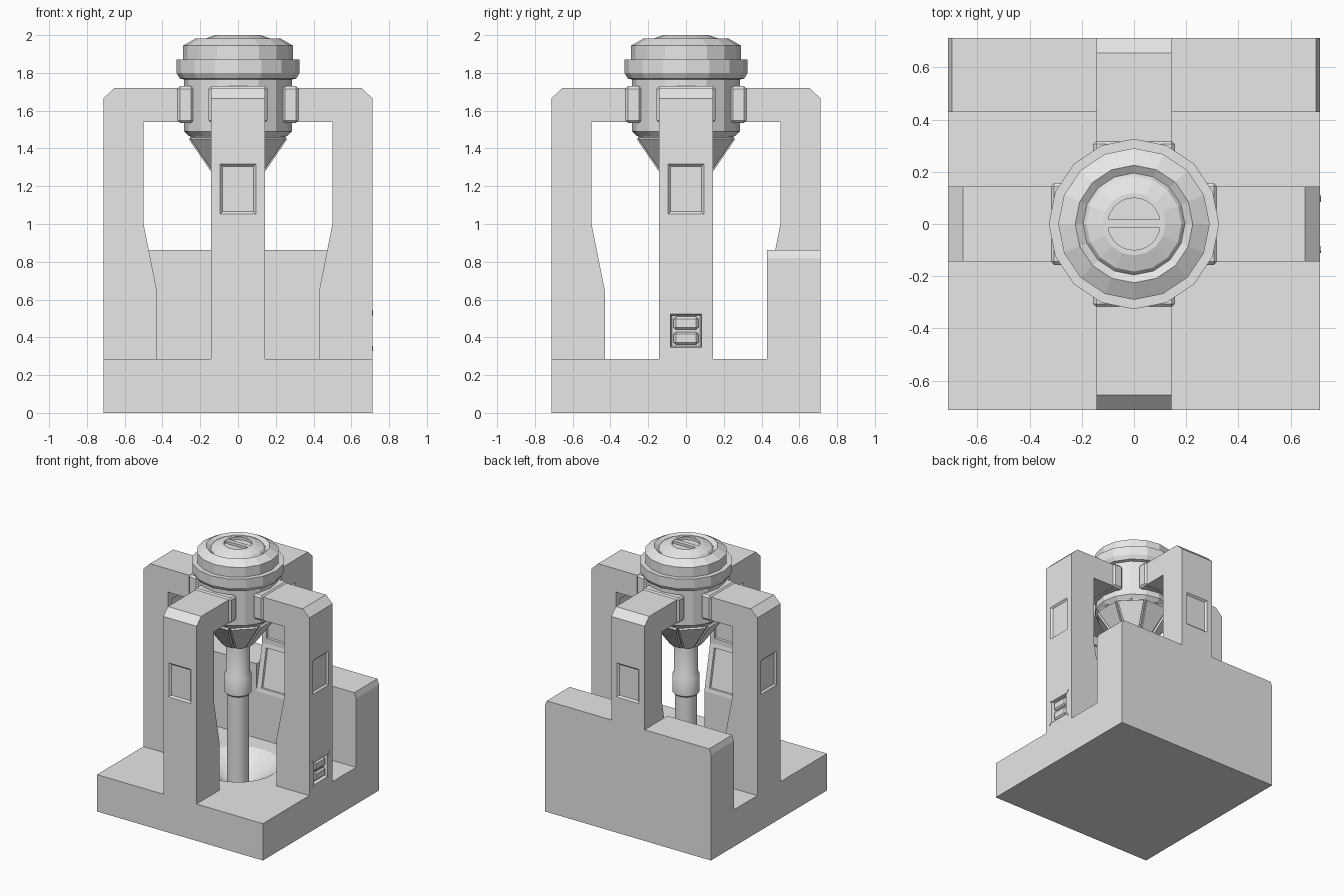
import bpy, bmesh
from math import pi, cos, sin
from mathutils import Matrix, Vector

cube = bpy.data.objects.get("Cube")
if cube:
    bpy.data.objects.remove(cube, do_unlink=True)

grey = bpy.data.materials.new("light grey")
grey.use_nodes = True
grey.diffuse_color = (0.8, 0.8, 0.8, 1)
grey.node_tree.nodes["Principled BSDF"].inputs["Base Color"].default_value = (0.8, 0.8, 0.8, 1)

HALF, BASE_TOP, ARM = 0.712, 0.286, 0.143


def finish(name, bm, matrix=None):
    """Turn a bmesh into a named object."""
    if matrix:
        bm.transform(matrix)
    bmesh.ops.recalc_face_normals(bm, faces=bm.faces)
    mesh = bpy.data.meshes.new(name)
    bm.to_mesh(mesh)
    bm.free()
    mesh.materials.append(grey)
    ob = bpy.data.objects.new(name, mesh)
    bpy.context.collection.objects.link(ob)
    return ob


def box(lo, hi, bevel=0):
    bm = bmesh.new()
    lo, hi = Vector(lo), Vector(hi)
    bmesh.ops.create_cube(bm, size=1, matrix=Matrix.Translation((lo + hi) / 2) @ Matrix.Diagonal((*(hi - lo), 1)))
    if bevel:
        bmesh.ops.bevel(bm, geom=bm.edges[:], offset=bevel, segments=1, affect='EDGES')
    return bm


def prism(points, depth):
    """Extrude an x-z outline along y, centred on y = 0."""
    bm = bmesh.new()
    face = bm.faces.new([bm.verts.new((x, -depth / 2, z)) for x, z in points])
    new = bmesh.ops.extrude_face_region(bm, geom=[face])["geom"]
    bmesh.ops.translate(bm, vec=(0, depth, 0), verts=[v for v in new if isinstance(v, bmesh.types.BMVert)])
    return bm


def lathe(profile, sides):
    """Revolve an (r, z) profile round the z axis."""
    bm = bmesh.new()
    rings = [[bm.verts.new((r * cos(2 * pi * i / sides), r * sin(2 * pi * i / sides), z))
              for i in range(sides)] for r, z in profile]
    for a, b in zip(rings, rings[1:]):
        for i in range(sides):
            j = (i + 1) % sides
            bm.faces.new((a[i], a[j], b[j], b[i]))
    bm.faces.new(rings[0])
    bm.faces.new(rings[-1])
    return bm


def pocket(bm, centre, normal, w, h, depth=0.013, flare=0.012):
    """Add a flared block that cuts a shallow panel recess."""
    n = Vector(normal).normalized()
    side = Vector((0, 0, 1)).cross(n).normalized()
    up = n.cross(side)
    m = Matrix((side, up, n)).transposed().to_4x4()
    m.translation = centre
    for v in bmesh.ops.create_cube(bm, size=1)["verts"]:
        grow = 4 * flare if v.co.z > 0 else 0
        v.co = m @ Vector((v.co.x * (w + grow), v.co.y * (h + grow), v.co.z * 2 * depth))


def cut(ob, cutter_bm):
    """Subtract the cutter and bake the result."""
    cutter = finish("cutter", cutter_bm)
    cutter.hide_render = True
    mod = ob.modifiers.new("cut", 'BOOLEAN')
    mod.object, mod.operation, mod.solver = cutter, 'DIFFERENCE', 'EXACT'
    dg = bpy.context.evaluated_depsgraph_get()
    mesh = bpy.data.meshes.new_from_object(ob.evaluated_get(dg))
    ob.modifiers.clear()
    ob.data = mesh
    bpy.data.objects.remove(cutter, do_unlink=True)


# Square base with a conical well
base = finish("base", box((-HALF, -HALF, 0), (HALF, HALF, BASE_TOP)))
cut(base, lathe([(0.07, 0.13), (0.3, BASE_TOP), (0.3, 0.4)], 24))

# Four bent pillars with panel recesses and a clamp at each arm end
outline = [(HALF, BASE_TOP), (HALF, 1.665), (0.655, 1.72), (0.24, 1.72), (0.24, 1.54),
           (0.5, 1.54), (0.5, 1.0), (0.43, 0.65), (0.43, BASE_TOP)]
for i, side in enumerate(("left", "back", "right", "front")):
    turn = Matrix.Rotation(i * pi / 2, 4, 'Z')
    pillar = finish(side + "_pillar", prism(outline, 2 * ARM))
    cutter = bmesh.new()
    pocket(cutter, (HALF, 0, 1.185), (1, 0, 0), 0.165, 0.24)
    pocket(cutter, (0.5, 0, 1.255), (-1, 0, 0), 0.2, 0.42, flare=0.004)
    pocket(cutter, (0.465, 0, 0.825), (-0.35, 0, 0.07), 0.2, 0.29, flare=0.004)
    if side == "left":
        pocket(cutter, (HALF, 0, 0.435), (1, 0, 0), 0.15, 0.16, 0.03, 0.008)
    cut(pillar, cutter)
    pillar.data.transform(turn)
    finish(side + "_clamp", box((0.235, -0.157, 1.535), (0.32, 0.157, 1.73), 0.014), turn)

# Latch set in the left pillar
for name, z in (("lower", 0.395), ("upper", 0.475)):
    finish(name + "_latch_pad", box((0.68, -0.065, z - 0.034), (0.708, 0.065, z + 0.034), 0.012))
for sy in (-1, 1):
    for sz in (-1, 1):
        tick = box((-0.004, -0.014, -0.005), (0.004, 0.014, 0.005))
        finish("latch_corner_tick", tick, Matrix.Translation((HALF, sy * 0.097, 0.435 + sz * 0.095))
               @ Matrix.Rotation(sy * sz * pi / 4, 4, 'X'))

# Two rear wall blocks with recessed panels and square studs
block = [(ARM, BASE_TOP), (HALF, BASE_TOP), (HALF, 0.82), (0.697, 0.862), (ARM, 0.862)]
for s, side in ((1, "left"), (-1, "right")):
    shape = prism([(s * x, z) for x, z in block], HALF - 0.43)
    wall = finish(side + "_rear_block", shape, Matrix.Translation((0, (HALF + 0.43) / 2, 0)))
    cutter = bmesh.new()
    pocket(cutter, (s * 0.428, HALF, 0.575), (0, 1, 0), 0.53, 0.48, 0.018, 0.003)
    cut(wall, cutter)
    for x in (0.283, 0.575):
        for z in (0.425, 0.71):
            finish(side + "_stud", box((s * x - 0.042, 0.68, z - 0.042), (s * x + 0.042, HALF, z + 0.042), 0.012))

# Central rod with collar
rod = finish("rod", lathe([(0.079, 0.12), (0.079, 0.84), (0.096, 0.855), (0.096, 0.985),
                           (0.084, 1.01), (0.084, 1.3)], 32))
bpy.ops.object.select_all(action='DESELECT')
bpy.context.view_layer.objects.active = rod
rod.select_set(True)
bpy.ops.object.shade_smooth_by_angle()

# Tapered nozzle with raised plates
nozzle = lathe([(0.105, 1.235), (0.275, 1.465)], 8)
plates = [f for f in nozzle.faces if len(f.verts) == 4]
bmesh.ops.recalc_face_normals(nozzle, faces=nozzle.faces)
bmesh.ops.inset_individual(nozzle, faces=plates, thickness=0.012, depth=0)
bmesh.ops.inset_individual(nozzle, faces=plates, thickness=0.001, depth=0.014)
finish("nozzle", nozzle, Matrix.Rotation(pi / 8, 4, 'Z'))

# Head: drum, flange and grooved cap
head = finish("head", lathe([(0.26, 1.465), (0.285, 1.49), (0.285, 1.765), (0.308, 1.77), (0.326, 1.8),
                             (0.326, 1.87), (0.29, 1.87), (0.29, 1.945), (0.225, 1.982), (0.195, 1.962),
                             (0.182, 1.978), (0.12, 2.0)], 16))
cut(head, lathe([(0.1, 1.98), (0.1, 2.05)], 24))
finish("cap_bar", box((-0.1, -0.016, 1.975), (0.1, 0.018, 1.999)))
